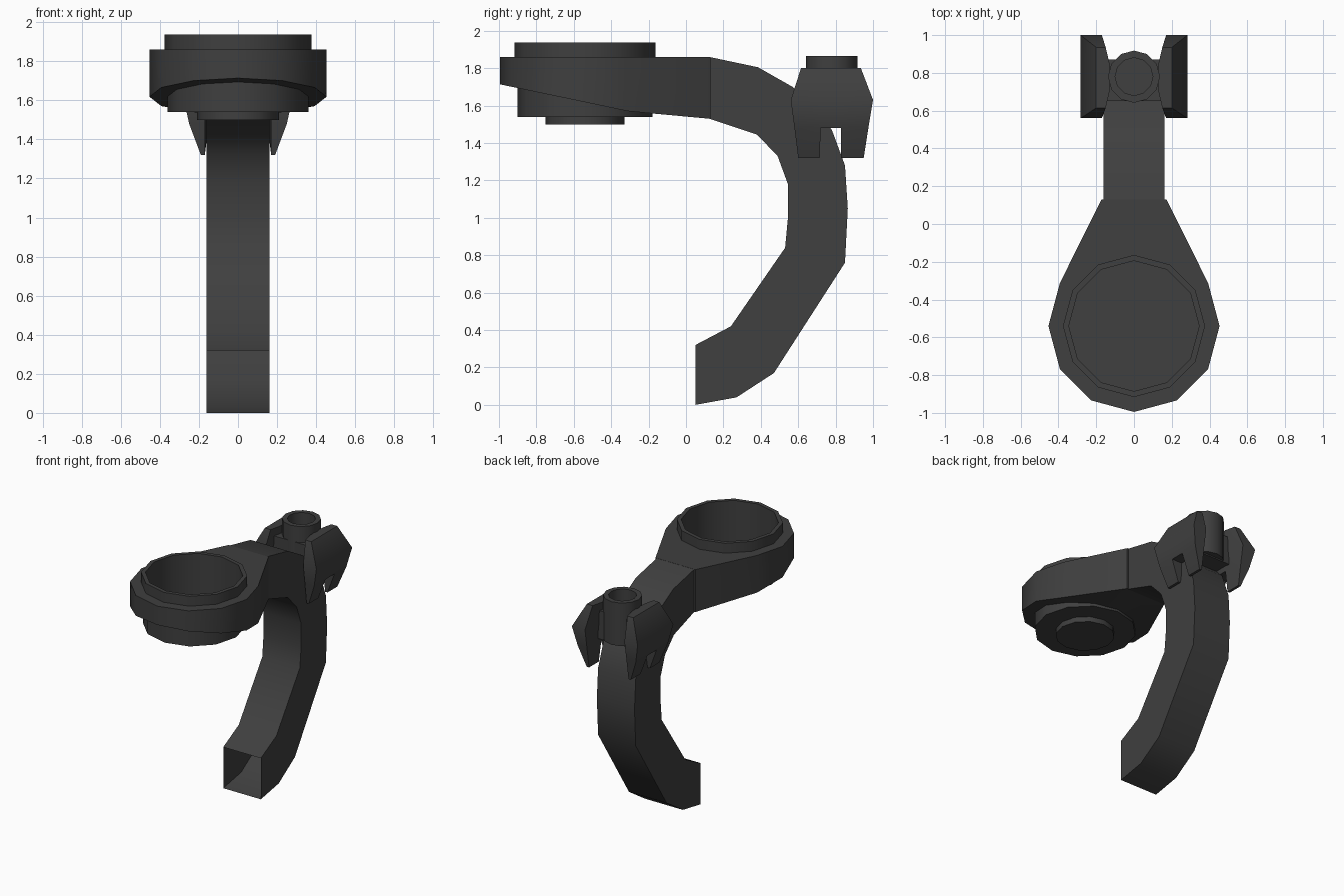
import bpy, bmesh, math

if "Cube" in bpy.data.objects:
    bpy.data.objects.remove(bpy.data.objects["Cube"])

mat = bpy.data.materials.new("dark grey")
mat.diffuse_color = (0.05, 0.05, 0.05, 1)
mat.use_nodes = True
mat.node_tree.nodes["Principled BSDF"].inputs["Base Color"].default_value = mat.diffuse_color


def make(name, verts, faces, angle=35):
    me = bpy.data.meshes.new(name)
    me.from_pydata(verts, [], faces)
    bm = bmesh.new()
    bm.from_mesh(me)
    bmesh.ops.recalc_face_normals(bm, faces=bm.faces)
    bm.to_mesh(me)
    bm.free()
    me.materials.append(mat)
    ob = bpy.data.objects.new(name, me)
    bpy.context.collection.objects.link(ob)
    bpy.ops.object.select_all(action='DESELECT')
    ob.select_set(True)
    bpy.context.view_layer.objects.active = ob
    bpy.ops.object.shade_smooth_by_angle(angle=math.radians(angle))
    return ob


def lathe(name, profile, cy, n):
    # closed-pole profile of (radius, z) spun about a vertical axis
    verts, rings, faces = [], [], []
    for r, z in profile:
        if r == 0:
            rings.append([len(verts)] * n)
            verts.append((0, cy, z))
        else:
            rings.append(list(range(len(verts), len(verts) + n)))
            verts += [(r * math.cos(2 * math.pi * i / n),
                       cy + r * math.sin(2 * math.pi * i / n), z) for i in range(n)]
    for a, b in zip(rings, rings[1:]):
        for i in range(n):
            j = (i + 1) % n
            faces.append(list(dict.fromkeys((a[i], a[j], b[j], b[i]))))
    return make(name, verts, faces)


# Curved arm, a hollow bar with an open lower end
outer = [(.05, 0), (.27, .04), (.47, .17), (.85, .76), (.865, 1.05), (.85, 1.28),
         (.78, 1.47), (.57, 1.70), (.385, 1.805), (.125, 1.86)]
inner = [(.125, 1.53), (.38, 1.445), (.49, 1.33), (.545, 1.18), (.545, 1.0),
         (.53, .84), (.24, .42), (.05, .32)]
loop = outer + inner
n = len(loop)
verts = [(x, y, z) for x in (-.162, .162) for y, z in loop]
faces = [list(range(n)), list(range(n, 2 * n))]
faces += [(i, i + 1, n + i + 1, n + i) for i in range(n - 1)]
make("curved_arm", verts, faces)


# Teardrop head with a round opening and sloped underside
def under(y):
    return 1.57 - (y + .31) * (.21 if y < -.31 else .092)


CY = -.54
rim, hole = [], []
for i in range(12):
    a = i * math.pi / 6
    c, s = math.cos(a), math.sin(a)
    rim.append({2: (.172, .13), 3: (0, .13), 4: (-.172, .13)}.get(i, (.453 * c, CY + .455 * s)))
    hole.append((.357 * c, CY + .357 * s))
verts = [(x, y, 1.86) for x, y in rim + hole] + [(x, y, under(y)) for x, y in rim + hole]
faces = []
for i in range(12):
    j = (i + 1) % 12
    faces += [(i, j, 12 + j, 12 + i), (24 + i, 24 + j, 36 + j, 36 + i),
              (i, j, 24 + j, 24 + i), (12 + i, 12 + j, 36 + j, 36 + i)]
make("teardrop_head", verts, faces)

# Round cup set in the head
lathe("round_cup", [(0, 1.50), (.21, 1.50), (.21, 1.54), (.362, 1.54), (.362, 1.75),
                    (.376, 1.75), (.376, 1.937), (.345, 1.937), (.345, 1.60), (0, 1.60)], CY, 12)

# Upright pivot tube on the arm
lathe("pivot_tube", [(0, 1.53), (.138, 1.53), (.138, 1.865), (.1, 1.865), (.1, 1.77), (0, 1.77)],
      .78, 12)

# Cross block joining the side clamps
verts = [(x, y, z) for x in (-.15, .15) for y in (.65, .87) for z in (1.52, 1.74)]
make("cross_block", verts, [(0, 1, 3, 2), (4, 5, 7, 6), (0, 1, 5, 4),
                            (2, 3, 7, 6), (0, 2, 6, 4), (1, 3, 7, 5)])

# Two-legged side clamps: rows of (z, inner x at ends, inner x mid, outer x, y columns)
rows = [(1.32, .17, .17, .19, (.60, .715, .83, .95)),
        (1.48, .17, .15, .25, (.58, .72, .83, .975)),
        (1.63, .17, .135, .283, (.56, .71, .84, 1.0)),
        (1.80, .15, .13, .20, (.615, .70, .85, .935))]
for side, label in ((1, "right"), (-1, "left")):
    verts, faces, count = [], [], {}
    for z, xe, xm, xo, ys in rows:
        verts += [(side * (xe if k in (0, 3) else xm), y, z) for k, y in enumerate(ys)]
        verts += [(side * xo, y, z) for y in ys]
    for r in range(3):
        for k in range(3):
            if r == 0 and k == 1:
                continue  # gap between the legs
            q = (8 * r + k, 8 * r + k + 1, 8 * r + k + 9, 8 * r + k + 8)
            faces += [q, tuple(v + 4 for v in q)]
            for a, b in zip(q, q[1:] + q[:1]):
                key = (min(a, b), max(a, b))
                count[key] = count.get(key, 0) + 1
    faces += [(a, b, b + 4, a + 4) for (a, b), c in count.items() if c == 1]
    make(label + "_clamp", verts, faces, 50)
